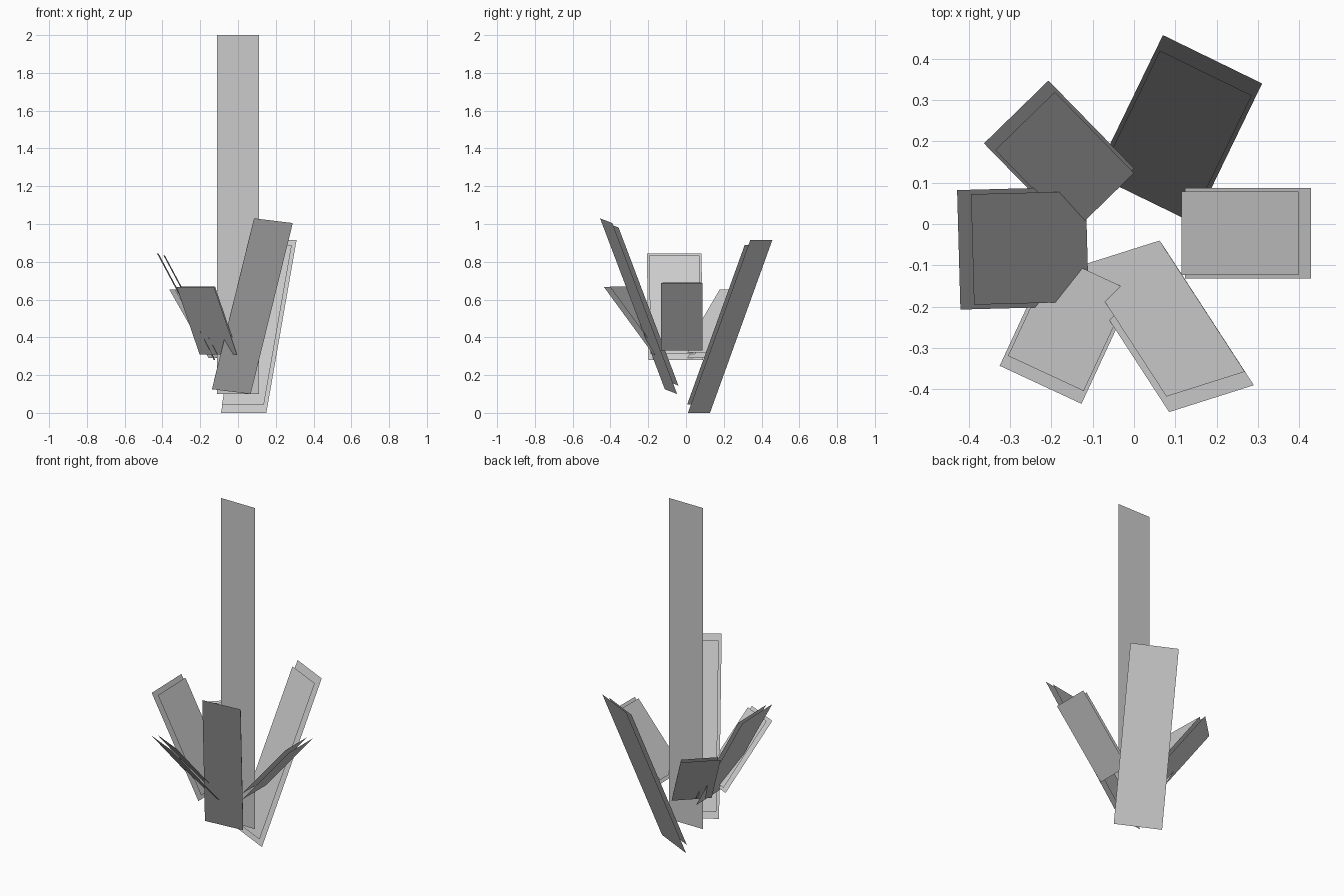
import bpy
from mathutils import Vector

if "Cube" in bpy.data.objects:
    bpy.data.objects.remove(bpy.data.objects["Cube"])

# One grey for the whole plant
grey = bpy.data.materials.new("leaf_grey")
grey.diffuse_color = (0.6, 0.6, 0.6, 1.0)
grey.use_nodes = True
grey.node_tree.nodes["Principled BSDF"].inputs["Base Color"].default_value = grey.diffuse_color


def sheet(name, corners):
    """Single flat rectangular face."""
    mesh = bpy.data.meshes.new(name)
    mesh.from_pydata([tuple(c) for c in corners], [], [(0, 1, 2, 3)])
    mesh.materials.append(grey)
    obj = bpy.data.objects.new(name, mesh)
    bpy.context.collection.objects.link(obj)
    return obj


def leaf(name, tip_a, tip_b, base_b, gap=0.025, scale=0.925):
    """Outer leaf sheet from three corners plus a smaller parallel inner sheet."""
    a, b, c = Vector(tip_a), Vector(tip_b), Vector(base_b)
    outer = [a, b, c, a + c - b]
    centre = (a + c) / 2
    normal = (b - a).cross(c - b).normalized()
    if normal.z < 0:
        normal.negate()
    inner = [centre + (p - centre) * scale + normal * gap for p in outer]
    # both sheets face up and inward
    if (b - a).cross(c - b).z < 0:
        outer.reverse()
        inner.reverse()
    sheet(name + "_outer", outer)
    sheet(name + "_inner", inner)


# Tall central stem panel
sheet("stem", [(-0.11, 0, 0.1), (0.11, 0, 0.1), (0.11, 0, 2), (-0.11, 0, 2)])

# Ring of leaves leaning outward
leaf("back_right_leaf", (0.07, 0.457, 0.915), (0.31, 0.34, 0.915), (0.15, 0.01, 0))
leaf("front_right_leaf", (0.085, -0.455, 1.03), (0.29, -0.39, 1.005), (0.067, -0.047, 0.1))
leaf("right_leaf", (0.428, -0.132, 0.688), (0.428, 0.087, 0.688), (0.123, 0.087, 0.33))
leaf("front_left_leaf", (-0.325, -0.343, 0.667), (-0.127, -0.435, 0.667), (-0.005, -0.172, 0.308))
leaf("left_leaf", (-0.428, 0.082, 0.843), (-0.42, -0.207, 0.843), (-0.12, -0.199, 0.28))
leaf("back_left_leaf", (-0.363, 0.195, 0.652), (-0.207, 0.347, 0.652), (0.0, 0.135, 0.29))
